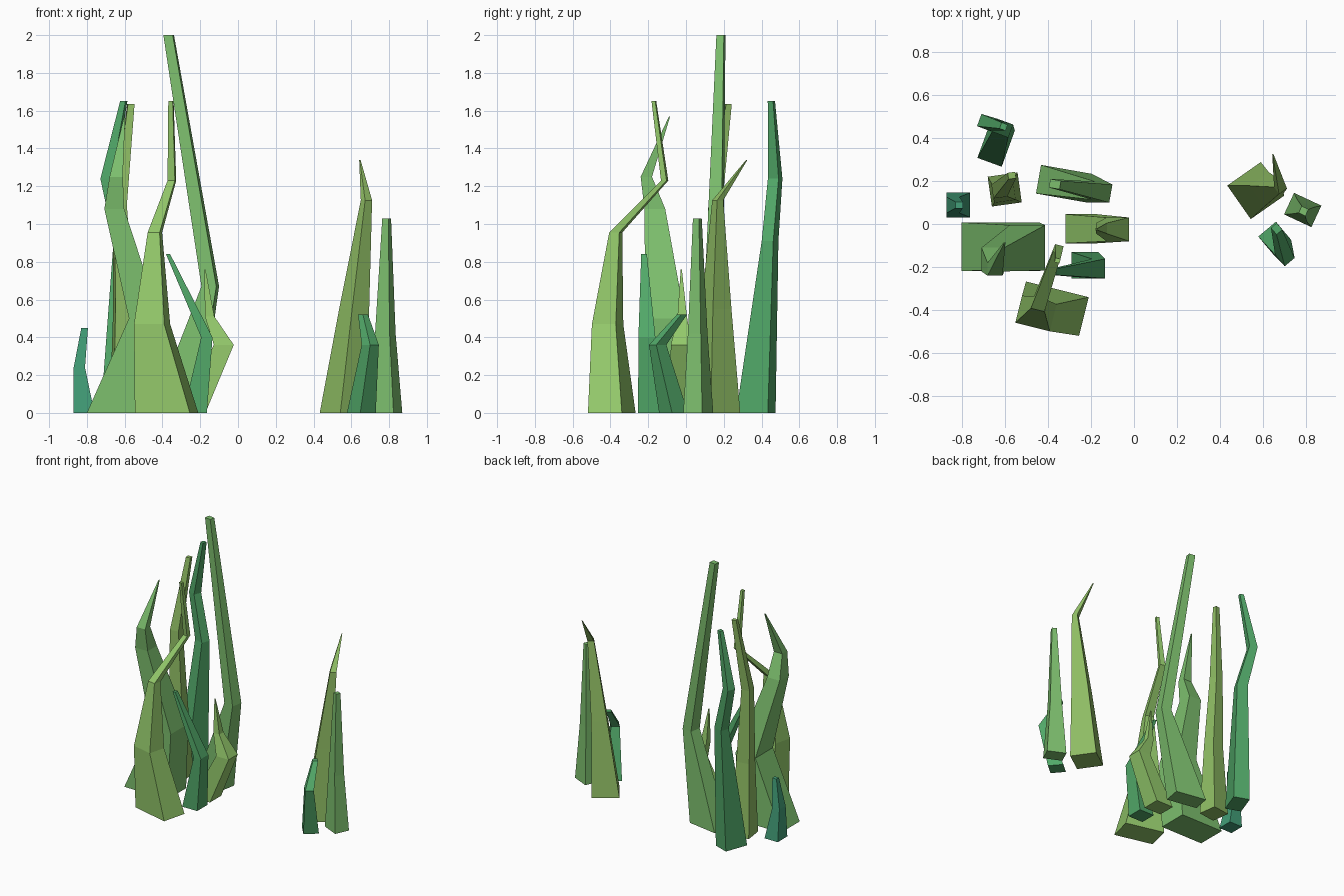
import bpy, bmesh, math
from mathutils import Vector, Matrix


def material(name, rgb):
    m = bpy.data.materials.new(name)
    lin = [c / 12.92 if c < 0.04 else ((c + 0.055) / 1.055) ** 2.4 for c in rgb]
    m.diffuse_color = (*lin, 1)
    return m


lime = material("lime_green", (0.58, 0.79, 0.42))
olive = material("olive_green", (0.56, 0.74, 0.39))
green = material("leaf_green", (0.49, 0.75, 0.43))
emerald = material("emerald_green", (0.32, 0.66, 0.41))
teal = material("teal_green", (0.26, 0.62, 0.47))


def blade(name, mat, angle, sections):
    """Four-sided blade lofted through level sections (x, y, z, width, depth)."""
    bm = bmesh.new()
    turn = Matrix.Rotation(math.radians(angle), 3, 'Z')
    rings = []
    for x, y, z, w, d in sections:
        rings.append([bm.verts.new(Vector((x, y, z)) + turn @ Vector((sx * w / 2, sy * d / 2, 0)))
                      for sx, sy in ((-1, -1), (1, -1), (1, 1), (-1, 1))])
    for a, b in zip(rings, rings[1:]):
        for i in range(4):
            j = (i + 1) % 4
            bm.faces.new((a[i], a[j], b[j], b[i]))
    bm.faces.new(rings[0][::-1])
    bm.faces.new(rings[-1])
    bmesh.ops.recalc_face_normals(bm, faces=bm.faces)
    me = bpy.data.meshes.new(name)
    bm.to_mesh(me)
    bm.free()
    me.materials.append(mat)
    ob = bpy.data.objects.new(name, me)
    bpy.context.collection.objects.link(ob)


# Left clump: tall blades
blade("tallest_blade", green, -10, [
    (-0.325, 0.187, 0, 0.24, 0.135), (-0.147, 0.148, 0.67, 0.08, 0.085),
    (-0.367, 0.185, 2.0, 0.05, 0.04)])
blade("back_blade", emerald, -20, [
    (-0.64, 0.37, 0, 0.12, 0.178), (-0.61, 0.445, 0.91, 0.08, 0.065),
    (-0.69, 0.472, 1.24, 0.06, 0.06), (-0.605, 0.452, 1.65, 0.03, 0.03)])
blade("middle_blade", olive, 8, [
    (-0.60, 0.16, 0, 0.14, 0.14), (-0.605, 0.15, 0.55, 0.10, 0.09),
    (-0.625, 0.155, 1.1, 0.065, 0.065), (-0.567, 0.225, 1.635, 0.035, 0.03)])
blade("wide_left_blade", green, 0, [
    (-0.62, -0.105, 0, 0.36, 0.225), (-0.495, -0.11, 0.5, 0.165, 0.21),
    (-0.655, -0.165, 1.08, 0.105, 0.11), (-0.645, -0.21, 1.25, 0.07, 0.06),
    (-0.60, -0.087, 1.57, 0.006, 0.006)])
blade("crooked_front_blade", lime, -14, [
    (-0.378, -0.393, 0, 0.30, 0.185), (-0.455, -0.415, 0.47, 0.165, 0.13),
    (-0.44, -0.372, 0.955, 0.065, 0.055), (-0.35, -0.113, 1.23, 0.04, 0.03),
    (-0.355, -0.17, 1.65, 0.024, 0.02)])

# Left clump: small blades
blade("small_left_blade", teal, 0, [
    (-0.815, 0.088, 0, 0.11, 0.115), (-0.84, 0.088, 0.24, 0.06, 0.075),
    (-0.812, 0.088, 0.45, 0.035, 0.03)])
blade("bent_right_blade", lime, 0, [
    (-0.245, -0.022, 0, 0.145, 0.135), (-0.075, -0.025, 0.36, 0.105, 0.11),
    (-0.15, -0.02, 0.51, 0.05, 0.05), (-0.175, -0.025, 0.76, 0.006, 0.006)])
blade("leaning_front_blade", emerald, 0, [
    (-0.227, -0.192, 0, 0.125, 0.123), (-0.165, -0.207, 0.4, 0.06, 0.09),
    (-0.37, -0.222, 0.84, 0.022, 0.03)])

# Right clump
blade("right_hooked_blade", olive, -55, [
    (0.565, 0.155, 0, 0.19, 0.19), (0.615, 0.16, 0.55, 0.12, 0.11),
    (0.68, 0.168, 1.125, 0.04, 0.045), (0.645, 0.322, 1.34, 0.005, 0.005)])
blade("right_straight_blade", green, -25, [
    (0.783, 0.065, 0, 0.14, 0.11), (0.78, 0.062, 0.42, 0.085, 0.075),
    (0.787, 0.06, 1.03, 0.035, 0.035)])
blade("right_short_blade", emerald, -50, [
    (0.653, -0.066, 0, 0.11, 0.107), (0.70, -0.15, 0.36, 0.07, 0.06),
    (0.662, -0.022, 0.52, 0.04, 0.035)])
